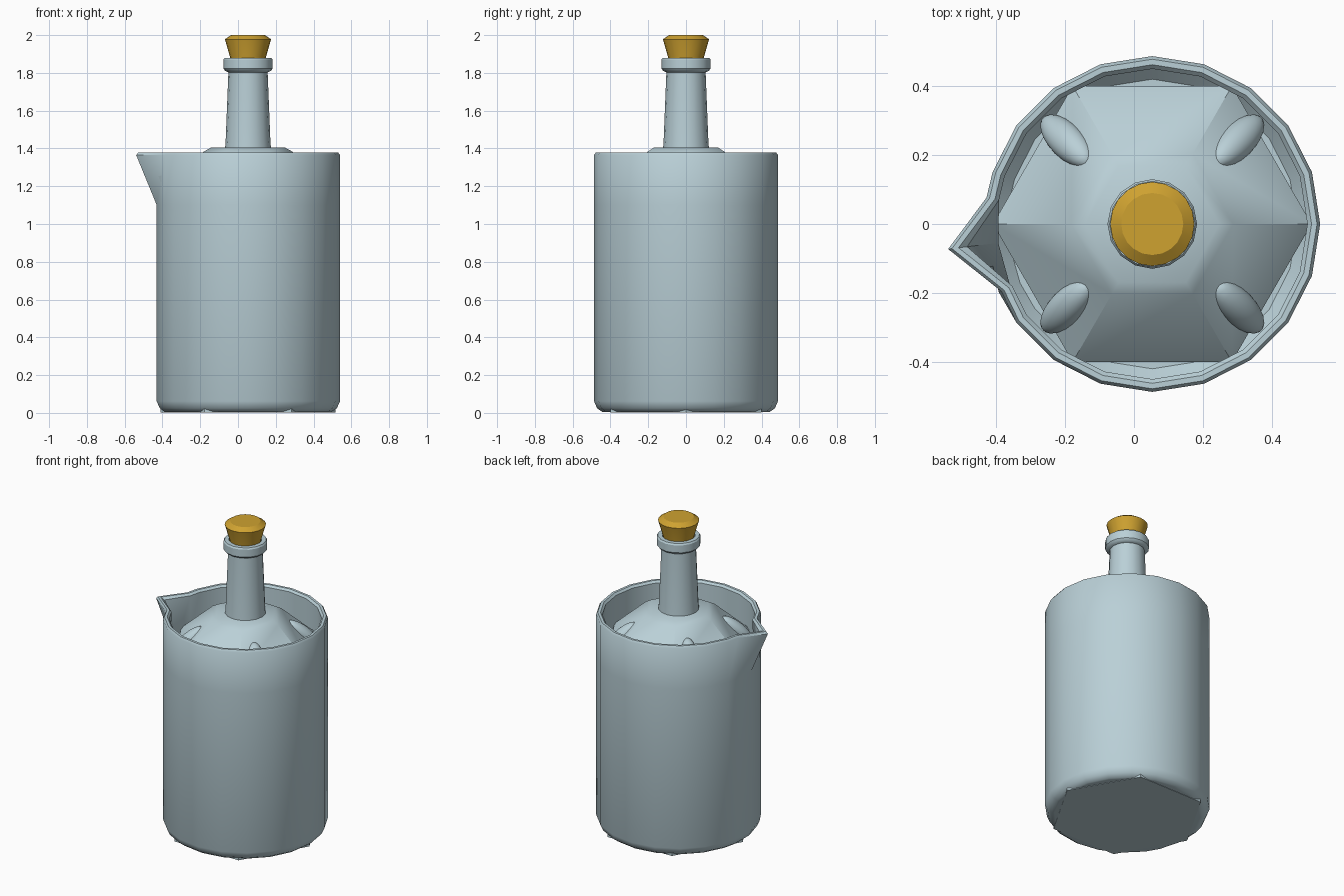
import bpy, bmesh
from math import sin, cos, pi, radians
from mathutils import Vector, Euler

if "Cube" in bpy.data.objects:
    bpy.data.objects.remove(bpy.data.objects["Cube"])

CX = 0.053  # axis of the jug


def material(name, col):
    m = bpy.data.materials.new(name)
    m.diffuse_color = (*col, 1)
    m.use_nodes = True
    m.node_tree.nodes["Principled BSDF"].inputs["Base Color"].default_value = m.diffuse_color
    return m


GLASS = material("blue_glass", (0.49, 0.63, 0.68))
CORK = material("cork", (0.62, 0.36, 0.03))


def finish(name, bm, mat, angle=30):
    bmesh.ops.recalc_face_normals(bm, faces=bm.faces)
    me = bpy.data.meshes.new(name)
    bm.to_mesh(me)
    bm.free()
    ob = bpy.data.objects.new(name, me)
    bpy.context.collection.objects.link(ob)
    me.materials.append(mat)
    ob.location.x = CX
    bpy.ops.object.select_all(action='DESELECT')
    ob.select_set(True)
    bpy.context.view_layer.objects.active = ob
    bpy.ops.object.shade_smooth_by_angle(angle=radians(angle))
    return ob


def loft(rings):
    """Bridge equal-length rings of points and cap both ends."""
    bm = bmesh.new()
    rows = [[bm.verts.new(p) for p in r] for r in rings]
    n = len(rows[0])
    for a, b in zip(rows, rows[1:]):
        for i in range(n):
            bm.faces.new((a[i], a[(i + 1) % n], b[(i + 1) % n], b[i]))
    bm.faces.new(rows[0])
    bm.faces.new(rows[-1])
    return bm


def ring(r, z, n):
    return [(r * cos(2 * pi * i / n), r * sin(2 * pi * i / n), z) for i in range(n)]


def lathe(name, profile, n, mat, angle=30):
    return finish(name, loft([ring(r, z, n) for r, z in profile]), mat, angle)


# Outer jug: 20-sided wall whose rim is pulled into a pouring spout
ANGLES = [18 * i for i in range(10)] + [171, 187, 204] + [18 * i for i in range(12, 20)]
ANGLES.remove(162)
ANGLES.insert(9, 162)
SPOUT = {171: 1.0, 187: 1.225, 204: 0.985}


def jug_ring(r, z, spout=0):
    pts = []
    for a in ANGLES:
        rr = r * (1 + (SPOUT.get(a, 1) - 1) * spout)
        pts.append((rr * cos(radians(a)), rr * sin(radians(a)), z))
    return pts


jug = [jug_ring(*p) for p in [
    (0.43, 0.004), (0.445, 0.006), (0.471, 0.025), (0.487, 0.062), (0.487, 1.10), (0.487, 1.365, 1),
    (0.478, 1.378, 1), (0.462, 1.378, 1), (0.45, 1.365, 0.9), (0.45, 1.14), (0.45, 0.06), (0.42, 0.03)]]
finish("jug", loft(jug), GLASS, 35)

# Hexagonal inner bottle with bevelled shoulder
bm = loft([ring(r, z, 6) for r, z in [
    (0.462, 0.002), (0.462, 1.18), (0.235, 1.383), (0.195, 1.405)]])
finish("hexagonal_bottle", bm, GLASS, 35)

# Four raised lumps on the shoulder
for i, a in enumerate((45, 135, 225, 315)):
    bm = bmesh.new()
    bmesh.ops.create_icosphere(bm, subdivisions=3, radius=1)
    rot = Euler((0, radians(42), radians(a))).to_matrix()
    c = Vector((0.35 * cos(radians(a)), 0.34 * sin(radians(a)), 1.24))
    for v in bm.verts:
        v.co = rot @ Vector((v.co.x * 0.125, v.co.y * 0.05, v.co.z * 0.045)) + c
    finish(f"shoulder_lump_{i + 1}", bm, GLASS, 60)

# Neck and its collar
lathe("neck", [(0.122, 1.39), (0.118, 1.45), (0.104, 1.80), (0.104, 1.83)], 16, GLASS)
lathe("collar", [(0.105, 1.803), (0.122, 1.812), (0.13, 1.822), (0.13, 1.87),
                 (0.124, 1.88), (0.098, 1.88), (0.09, 1.84)], 16, GLASS)

# Cork stopper
lathe("stopper", [(0.088, 1.84), (0.094, 1.88), (0.122, 1.978), (0.09, 2.0)], 20, CORK)
